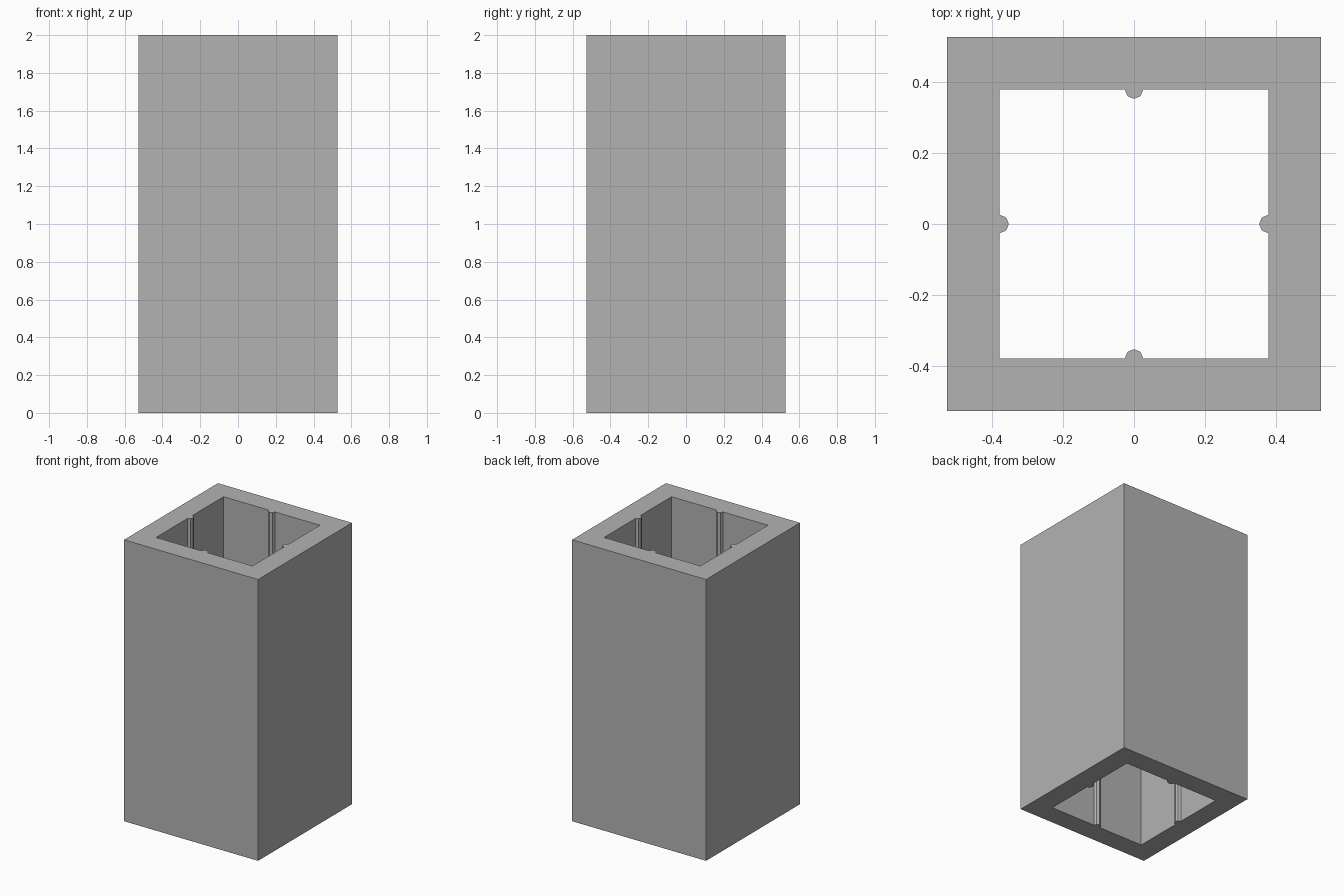
import bpy
import bmesh
from math import cos, sin, pi
from mathutils import Matrix, Vector

cube = bpy.data.objects.get("Cube")
if cube:
    bpy.data.objects.remove(cube, do_unlink=True)

OUTER = 0.527
INNER = 0.379
RIB = 0.026
HEIGHT = 2.0
RIB_STEPS = 4

# Plain grey material
grey = bpy.data.materials.new("plain grey")
grey.use_nodes = True
colour = (0.45, 0.45, 0.45, 1)
grey.diffuse_color = colour
grey.node_tree.nodes["Principled BSDF"].inputs["Base Color"].default_value = colour

# Section of one wall: mitred ends, rounded rib in the middle of the inner side
section = [(-OUTER, -OUTER), (OUTER, -OUTER), (INNER, -INNER)]
for step in range(RIB_STEPS + 1):
    angle = pi * step / RIB_STEPS
    section.append((RIB * cos(angle), -INNER + RIB * sin(angle)))
section.append((-INNER, -INNER))

# Four walls joined into a ring, then raised to a hollow square tube
bm = bmesh.new()
for quarter in range(4):
    turn = Matrix.Rotation(quarter * pi / 2, 3, "Z")
    bm.faces.new([bm.verts.new(turn @ Vector((x, y, 0))) for x, y in section])
bmesh.ops.remove_doubles(bm, verts=bm.verts[:], dist=0.0001)
raised = bmesh.ops.extrude_face_region(bm, geom=bm.faces[:], use_keep_orig=True)
top = [item for item in raised["geom"] if isinstance(item, bmesh.types.BMVert)]
bmesh.ops.translate(bm, verts=top, vec=(0, 0, HEIGHT))
bmesh.ops.recalc_face_normals(bm, faces=bm.faces[:])

mesh = bpy.data.meshes.new("ribbed_square_tube")
bm.to_mesh(mesh)
bm.free()
mesh.materials.append(grey)
tube = bpy.data.objects.new("ribbed_square_tube", mesh)
bpy.context.collection.objects.link(tube)
